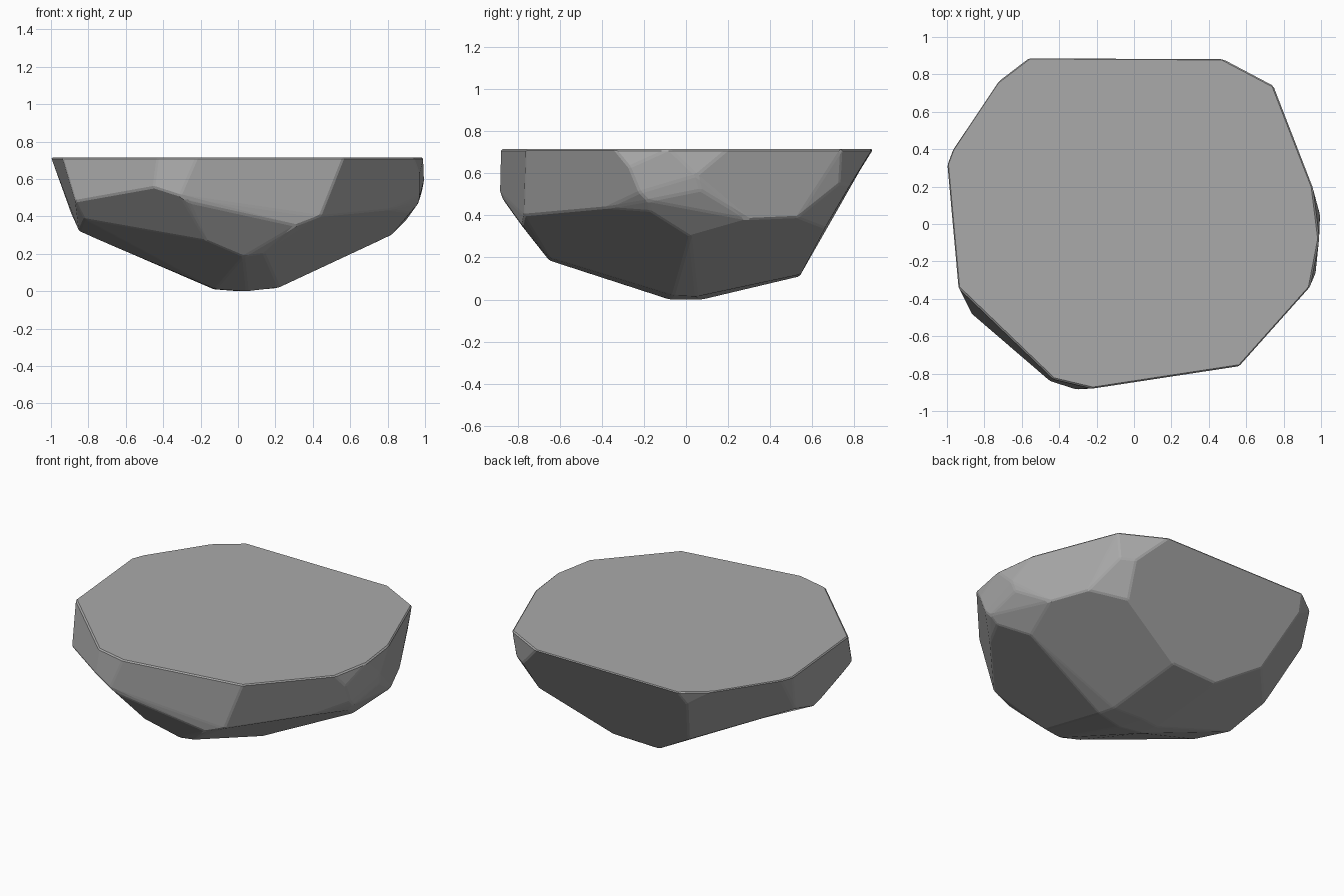
import bpy, bmesh, math

TOP = 0.715

# Flat top outline (x, y)
rim = [(-.56, .89), (.47, .885), (.745, .74), (.955, .2), (.99, -.08), (.94, -.34),
       (.565, -.76), (-.22, -.88), (-.43, -.83), (-.94, -.34), (-1, .32), (-.97, .4), (-.73, .76)]

# Facet corners of the chipped sides
sides = [
    (.44, -.77, .40), (.31, -.78, .35), (-.26, -.87, .475), (-.31, -.885, .51), (-.45, -.84, .555),
    (-.87, -.48, .48), (-.82, -.41, .385), (-.85, -.12, .32), (-.89, .14, .41),
    (-.59, .83, .62), (-.46, .63, .28), (.64, .78, .545), (.72, .73, .55), (.60, .66, .34),
    (.76, .57, .405), (.80, .53, .39), (.90, .30, .38), (.98, .07, .52), (.995, .05, .59),
    (.965, -.18, .47), (.97, -.22, .51), (.97, -.27, .63), (.80, -.38, .435), (.92, -.17, .42),
    (.82, .02, .30)]

# Corners of the underside
base = [(-.17, -.71, .27), (.03, -.65, .185), (.14, -.65, .20), (-.18, .54, .11), (.15, .545, .12),
        (.22, -.06, .02), (.2, .05, .015), (.05, -.08, 0), (-.12, -.06, .01), (-.13, .05, .01), (0, .08, 0)]

# Rock body: hull of the corners, near-flat seams merged, edges slightly worn
bm = bmesh.new()
for p in [(x, y, TOP) for x, y in rim] + sides + base:
    bm.verts.new(p)
hull = bmesh.ops.convex_hull(bm, input=bm.verts[:])
bmesh.ops.delete(bm, geom=[v for v in bm.verts if not v.link_faces], context='VERTS')
bmesh.ops.dissolve_limit(bm, angle_limit=math.radians(6), verts=bm.verts[:], edges=bm.edges[:])
bmesh.ops.bevel(bm, geom=bm.edges[:], offset=.008, segments=1, affect='EDGES', clamp_overlap=True)
bmesh.ops.recalc_face_normals(bm, faces=bm.faces[:])

mesh = bpy.data.meshes.new("rock")
bm.to_mesh(mesh)
bm.free()
rock = bpy.data.objects.new("rock", mesh)
bpy.context.collection.objects.link(rock)

stone = bpy.data.materials.new("grey stone")
stone.diffuse_color = (.4, .4, .4, 1)
mesh.materials.append(stone)
